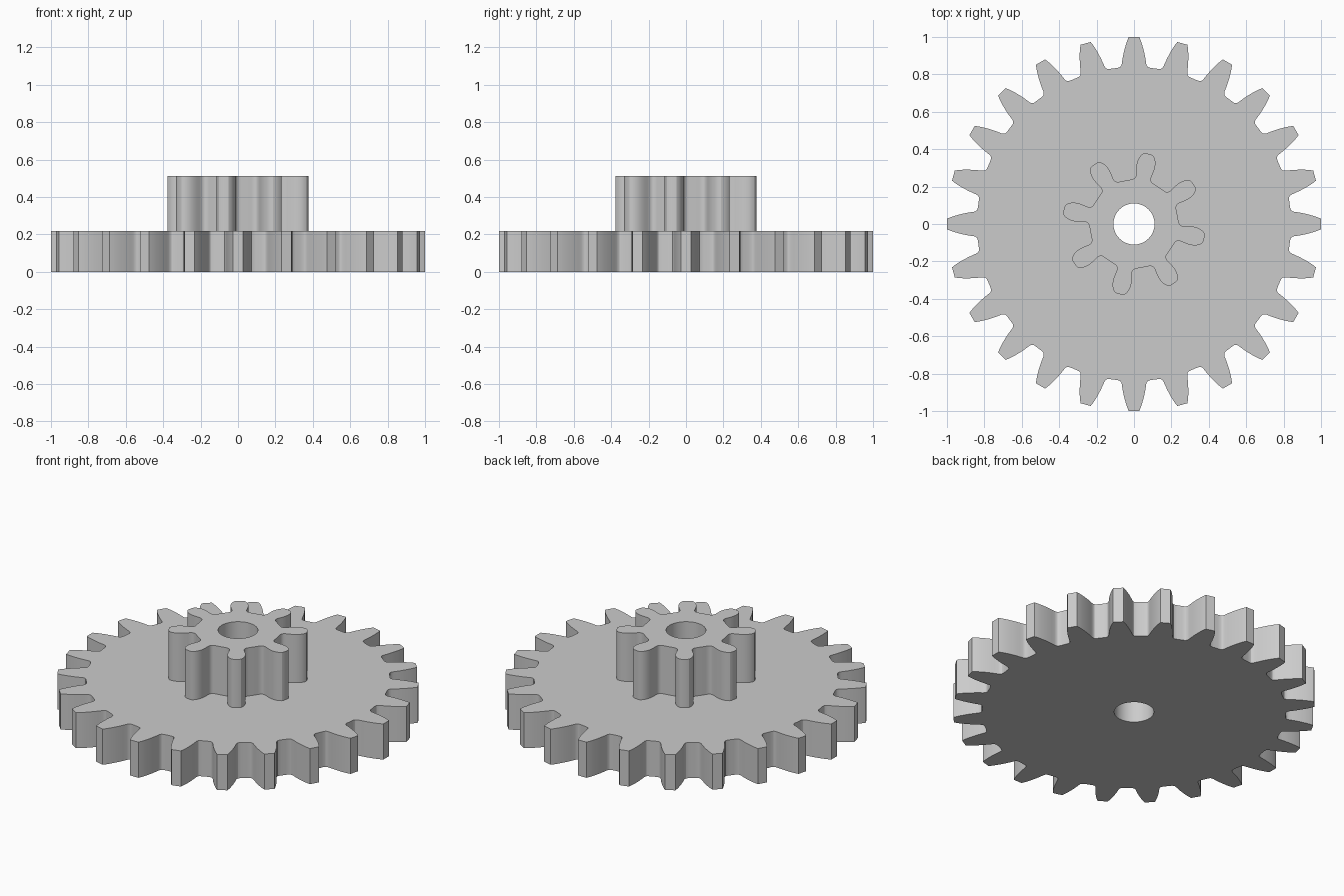
import bpy, bmesh
from math import sin, cos, pi, radians

if "Cube" in bpy.data.objects:
    bpy.data.objects.remove(bpy.data.objects["Cube"])

grey = bpy.data.materials.new("plain grey")
grey.diffuse_color = (0.6, 0.6, 0.6, 1)
grey.use_nodes = True
grey.node_tree.nodes["Principled BSDF"].inputs["Base Color"].default_value = grey.diffuse_color

BORE = 0.11


def polar(r, a):
    return (r * cos(a), r * sin(a))


def gear_outline(teeth, start, half_tooth):
    """Mirror half a tooth (radius, half angle in degrees) and repeat it around."""
    pts = []
    for i in range(teeth):
        mid = radians(start + 360 * i / teeth)
        for r, a in reversed(half_tooth):
            pts.append(polar(r, mid - radians(a)))
        for r, a in half_tooth:
            pts.append(polar(r, mid + radians(a)))
    return pts


def make_gear(name, outline, z0, z1):
    """Fill the outline around the bore, then extrude it upward."""
    bm = bmesh.new()
    bore = [polar(BORE, 2 * pi * i / 48) for i in range(48)]
    edges = []
    for loop in (outline, bore):
        vs = [bm.verts.new((x, y, z0)) for x, y in loop]
        edges += [bm.edges.new((v, vs[(i + 1) % len(vs)])) for i, v in enumerate(vs)]
    bmesh.ops.triangle_fill(bm, use_beauty=True, edges=edges)
    ext = bmesh.ops.extrude_face_region(bm, geom=bm.faces[:], use_keep_orig=True)
    top = [g for g in ext["geom"] if isinstance(g, bmesh.types.BMVert)]
    bmesh.ops.translate(bm, verts=top, vec=(0, 0, z1 - z0))
    bmesh.ops.recalc_face_normals(bm, faces=bm.faces[:])
    mesh = bpy.data.meshes.new(name)
    bm.to_mesh(mesh)
    bm.free()
    mesh.materials.append(grey)
    obj = bpy.data.objects.new(name, mesh)
    bpy.context.collection.objects.link(obj)
    bpy.ops.object.select_all(action="DESELECT")
    obj.select_set(True)
    bpy.context.view_layer.objects.active = obj
    bpy.ops.object.shade_smooth_by_angle(angle=radians(30))


# Wide lower gear: 24 curved teeth, tip to root
wide_tooth = [(1.0, 1.6), (0.98, 2.15), (0.955, 2.7), (0.93, 3.2), (0.905, 3.65),
              (0.88, 4.05), (0.86, 4.35), (0.85, 4.6), (0.843, 5.0), (0.84, 5.6),
              (0.839, 6.5)]
make_gear("wide_gear", gear_outline(24, 0, wide_tooth), 0, 0.217)

# Small upper pinion: 8 teeth with slightly narrowed roots
pinion_tooth = [(0.383, 2.0), (0.38, 4.0), (0.37, 5.7), (0.355, 7.2), (0.338, 8.3),
                (0.32, 8.9), (0.30, 9.1), (0.28, 8.9), (0.265, 8.8), (0.254, 9.3),
                (0.246, 10.5), (0.24, 12.6), (0.238, 16), (0.237, 20)]
make_gear("pinion", gear_outline(8, 33.5, pinion_tooth), 0.207, 0.511)
